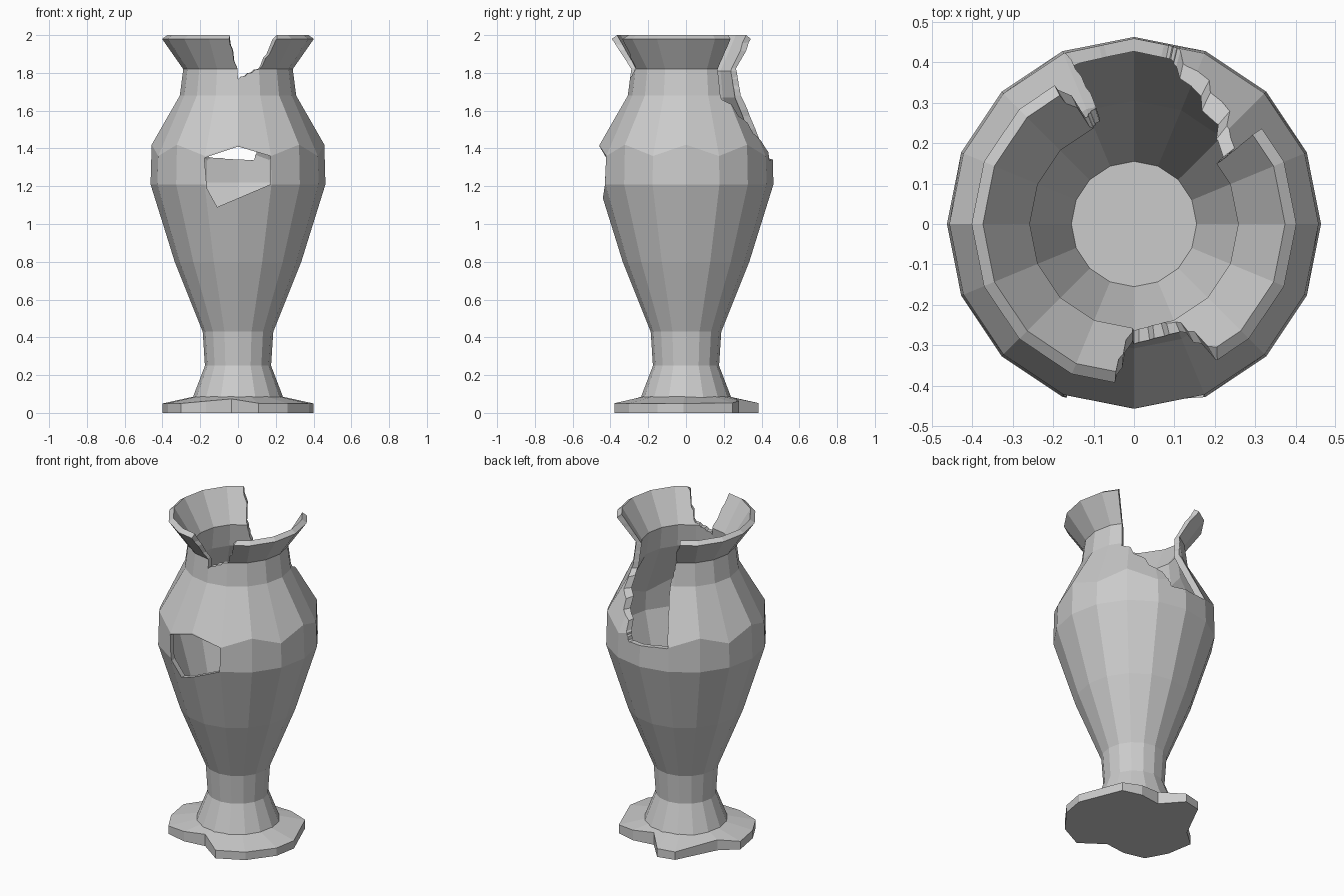
import bpy, bmesh
from math import sin, cos, radians, pi

if "Cube" in bpy.data.objects:
    bpy.data.objects.remove(bpy.data.objects["Cube"])

SIDES = 16


def polar(r, deg, z):
    a = radians(deg)
    return (r * cos(a), r * sin(a), z)


def make_object(name, bm):
    bmesh.ops.recalc_face_normals(bm, faces=bm.faces[:])
    me = bpy.data.meshes.new(name)
    bm.to_mesh(me)
    bm.free()
    ob = bpy.data.objects.new(name, me)
    bpy.context.collection.objects.link(ob)
    return ob


def loft(name, rings, triangulate=False):
    """Closed solid bridging equal-length rings, capped at both ends."""
    bm = bmesh.new()
    loops = [[bm.verts.new(p) for p in ring] for ring in rings]
    n = len(loops[0])
    for a, b in zip(loops, loops[1:]):
        for i in range(n):
            j = (i + 1) % n
            bm.faces.new((a[i], a[j], b[j], b[i]))
    bm.faces.new(loops[0])
    bm.faces.new(loops[-1])
    if triangulate:
        bmesh.ops.triangulate(bm, faces=bm.faces[:])
    return make_object(name, bm)


def radial_cutter(name, outline, steps=3):
    """Wedge through the wall from an outline of (angle, height) points."""
    pts = []
    for (a0, z0), (a1, z1) in zip(outline, outline[1:] + outline[:1]):
        for k in range(steps):
            t = k / steps
            pts.append((a0 + (a1 - a0) * t, z0 + (z1 - z0) * t))
    return loft(name, [[polar(r, a, z) for a, z in pts] for r in (0.12, 0.8)], True)


def cut(target, cutter):
    mod = target.modifiers.new(cutter.name, 'BOOLEAN')
    mod.operation = 'DIFFERENCE'
    mod.solver = 'EXACT'
    mod.object = cutter
    bpy.context.view_layer.objects.active = target
    bpy.ops.object.modifier_apply(modifier=mod.name)
    bpy.data.objects.remove(cutter)


# Vase body: outer wall going up, over the lip, inner wall down to the floor
profile = [(0.24, 0.08), (0.175, 0.25), (0.187, 0.43), (0.335, 0.80),
           (0.463, 1.21), (0.457, 1.42), (0.308, 1.68), (0.29, 1.82),
           (0.402, 1.98), (0.374, 2.0), (0.258, 1.81), (0.276, 1.67),
           (0.425, 1.40), (0.432, 1.22), (0.305, 0.81), (0.155, 0.44)]
rings = []
for r, z in profile:
    ring = []
    for i in range(SIDES):
        # uneven hand-made shoulder line
        drop = 0.06 if z in (1.42, 1.40) and i % 2 else 0.0
        ring.append(polar(r, i * 360 / SIDES, z - drop))
    rings.append(ring)
body = loft("vase_body", rings)

# Large break down the back of the vase
cut(body, radial_cutter("back_break", [
    (120, 2.2), (120, 2.0), (113, 1.81), (108, 1.68), (112, 1.355),
    (79, 1.335), (75, 1.39), (37, 1.66), (36, 1.82), (37, 2.0), (37, 2.2)]))

# V-shaped chip in the front of the lip
cut(body, radial_cutter("lip_chip", [
    (-98, 2.2), (-97, 2.0), (-90, 1.765), (-67, 1.82), (-56, 2.0), (-54, 2.2)]))

# Hole in the front of the belly
hole = [(-0.178, 1.35), (0, 1.41), (0.172, 1.36), (0.172, 1.21),
        (-0.11, 1.09), (-0.165, 1.19)]
cut(body, loft("belly_hole", [[(x, y, z) for x, z in hole] for y in (-0.8, -0.2)]))

# Chipped foot plate: (angle, radius) around its broken edge
edge = [(-49, 0.40), (-22, 0.405), (-2, 0.40), (40, 0.385), (58, 0.33), (81, 0.265),
        (100, 0.39), (116, 0.40), (159, 0.32), (176, 0.40), (200, 0.395),
        (221, 0.40), (240, 0.34), (263, 0.28), (286, 0.395)]
foot = loft("foot_plate", [
    [polar(r, a, 0) for a, r in edge],
    [polar(r, a, 0.05 + (0.40 - r) * 0.2) for a, r in edge],
    [polar(0.235, a, 0.086) for a, r in edge]])
